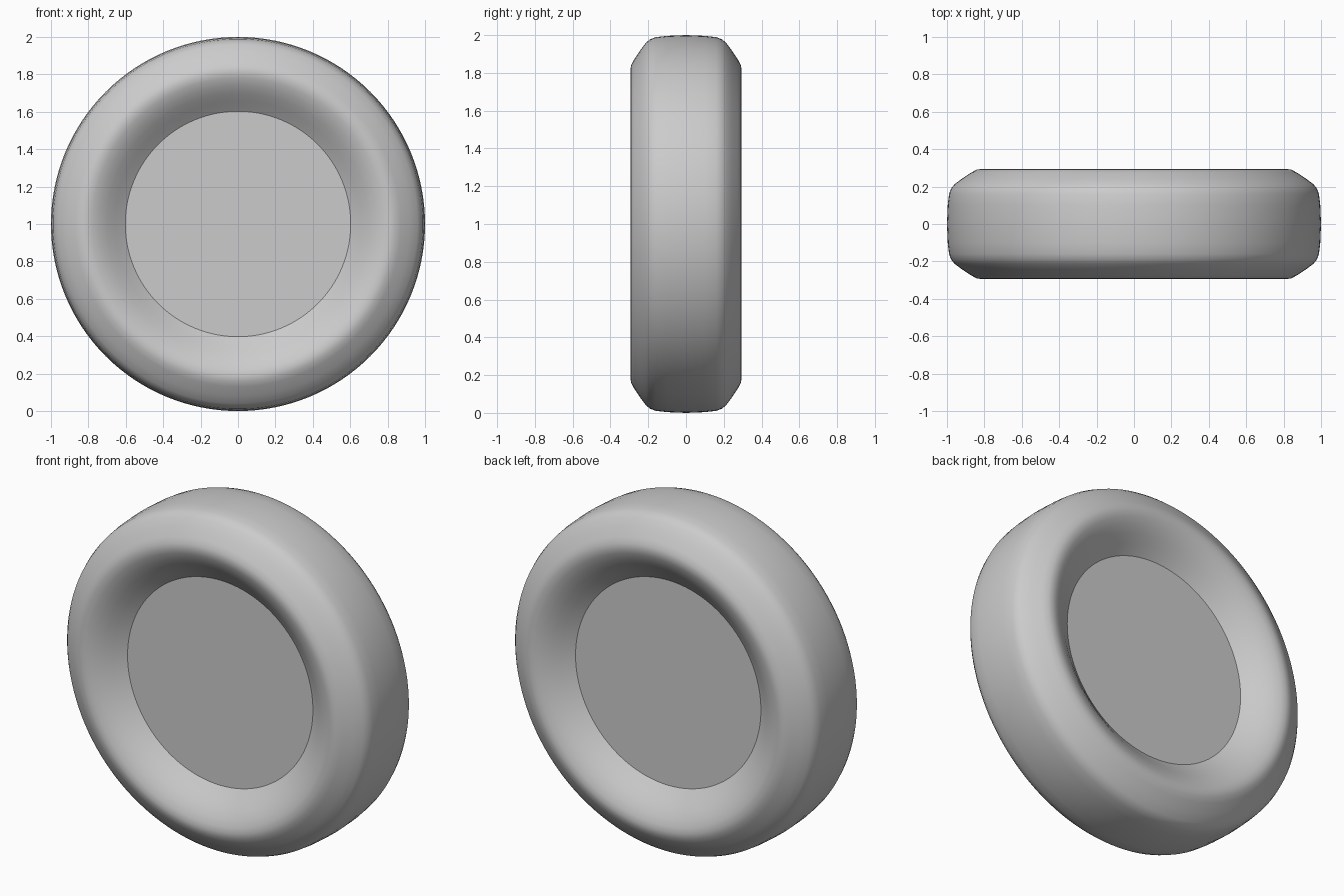
import bpy, bmesh
from math import pi, radians
from mathutils import Vector, Matrix

if "Cube" in bpy.data.objects:
    bpy.data.objects.remove(bpy.data.objects["Cube"])

SEGMENTS = 128
CENTRE = Vector((0, 0, 1))

# Half of the tyre cross-section (radius, half width), hub edge to tread middle
half = [(0.60, 0.163), (0.63, 0.186), (0.66, 0.211), (0.70, 0.243),
        (0.74, 0.270), (0.78, 0.288), (0.81, 0.295), (0.84, 0.291),
        (0.87, 0.275), (0.92, 0.242), (0.96, 0.212), (0.978, 0.190),
        (0.989, 0.160), (0.996, 0.100), (1.0, 0.0)]
profile = [(r, -y) for r, y in half] + [(r, y) for r, y in reversed(half[:-1])]


def finish(bm, name, angle):
    bmesh.ops.recalc_face_normals(bm, faces=bm.faces)
    mesh = bpy.data.meshes.new(name)
    bm.to_mesh(mesh)
    bm.free()
    obj = bpy.data.objects.new(name, mesh)
    bpy.context.collection.objects.link(obj)
    bpy.ops.object.select_all(action='DESELECT')
    obj.select_set(True)
    bpy.context.view_layer.objects.active = obj
    bpy.ops.object.shade_smooth_by_angle(angle=radians(angle))
    return obj


# Tyre: closed cross-section spun around the y axis
bm = bmesh.new()
verts = [bm.verts.new(CENTRE + Vector((r, y, 0))) for r, y in profile]
edges = [bm.edges.new((verts[i], verts[(i + 1) % len(verts)]))
         for i in range(len(verts))]
bmesh.ops.spin(bm, geom=verts + edges, cent=CENTRE, axis=(0, 1, 0),
               angle=2 * pi, steps=SEGMENTS, use_duplicate=False)
bmesh.ops.remove_doubles(bm, verts=bm.verts, dist=1e-4)
finish(bm, "tyre", 32)

# Hub disc: flat plate filling the middle on both sides
bm = bmesh.new()
bmesh.ops.create_cone(bm, cap_ends=True, segments=SEGMENTS, radius1=0.603,
                      radius2=0.603, depth=0.33,
                      matrix=Matrix.Translation(CENTRE) @ Matrix.Rotation(pi / 2, 4, 'X'))
finish(bm, "hub_disc", 30)
